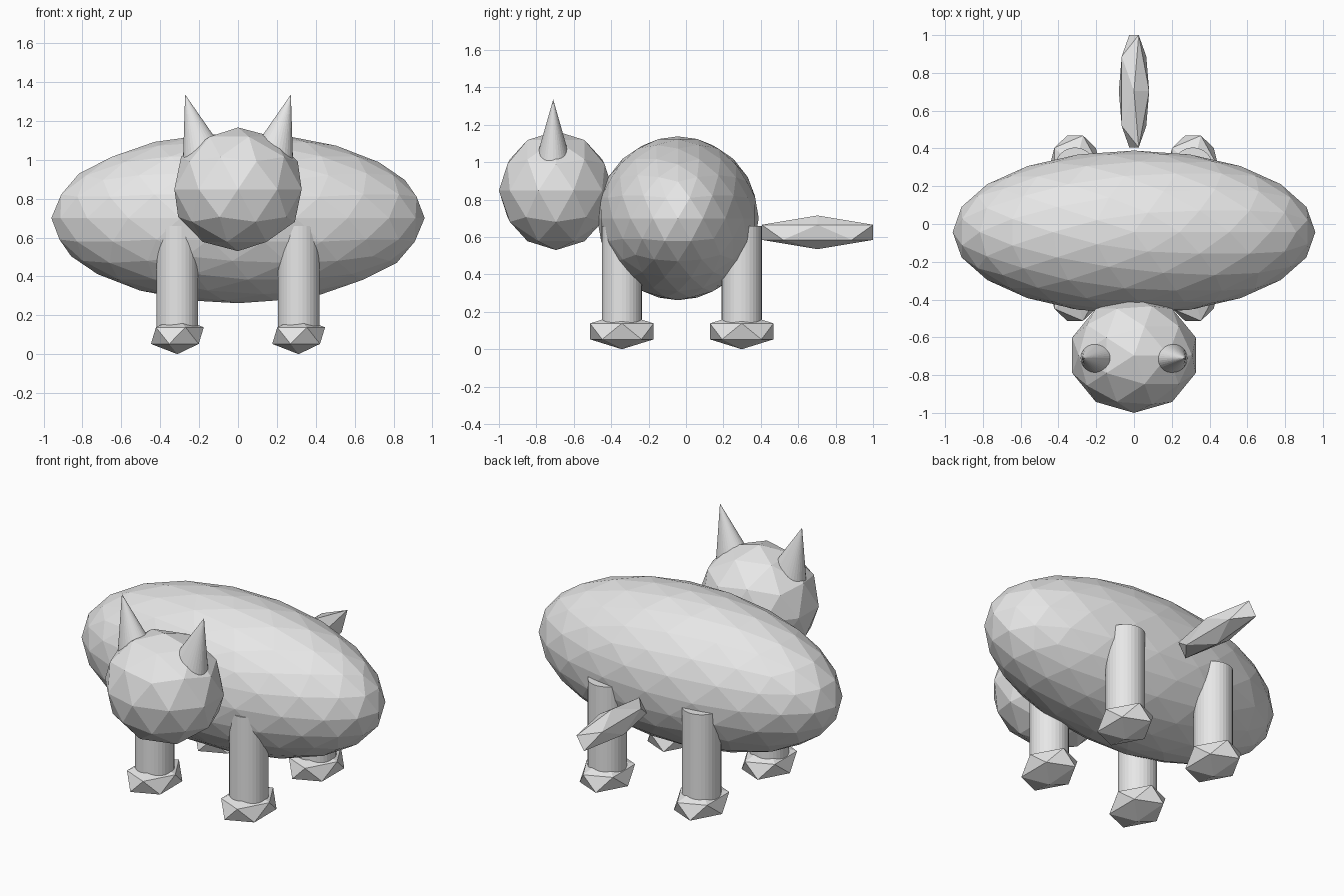
import bpy
import math

if "Cube" in bpy.data.objects:
    bpy.data.objects.remove(bpy.data.objects["Cube"])

grey = bpy.data.materials.new("plain grey")
grey.diffuse_color = (0.8, 0.8, 0.8, 1)
grey.use_nodes = True
grey.node_tree.nodes["Principled BSDF"].inputs["Base Color"].default_value = grey.diffuse_color


def finish(name):
    obj = bpy.context.object
    obj.name = name
    obj.data.materials.append(grey)
    return obj


def ball(name, level, loc, radii):
    bpy.ops.mesh.primitive_ico_sphere_add(subdivisions=level, radius=1, location=loc)
    finish(name).scale = radii


# Body, head and tail: faceted balls
ball("body", 3, (0, -0.043, 0.70), (0.96, 0.432, 0.438))
ball("head", 2, (0, -0.695, 0.848), (0.344, 0.305, 0.318))
ball("tail", 1, (0, 0.703, 0.625), (0.09, 0.35, 0.09))

# Legs and feet
LEG_BOTTOM, LEG_TOP = 0.10, 0.66
for end, y in (("front", -0.343), ("back", 0.298)):
    for side, x in (("left", -0.312), ("right", 0.312)):
        bpy.ops.mesh.primitive_cylinder_add(
            vertices=32, radius=0.107, depth=LEG_TOP - LEG_BOTTOM,
            location=(x, y, (LEG_TOP + LEG_BOTTOM) / 2))
        finish(f"{end}_{side}_leg")
        ball(f"{end}_{side}_foot", 1, (x, y, 0.0955), (0.152, 0.20, 0.0955))

# Ears: cones leaning outwards, placed by their tips
TILT, LENGTH = math.radians(16.5), 0.38
for side, s in (("left", -1), ("right", 1)):
    bpy.ops.mesh.primitive_cone_add(
        vertices=32, radius1=1, radius2=0, depth=LENGTH,
        location=(s * (0.272 - LENGTH / 2 * math.sin(TILT)), -0.71,
                  1.335 - LENGTH / 2 * math.cos(TILT)),
        rotation=(0, s * TILT, 0))
    finish(f"{side}_ear").scale = (0.126, 0.104, 1)
